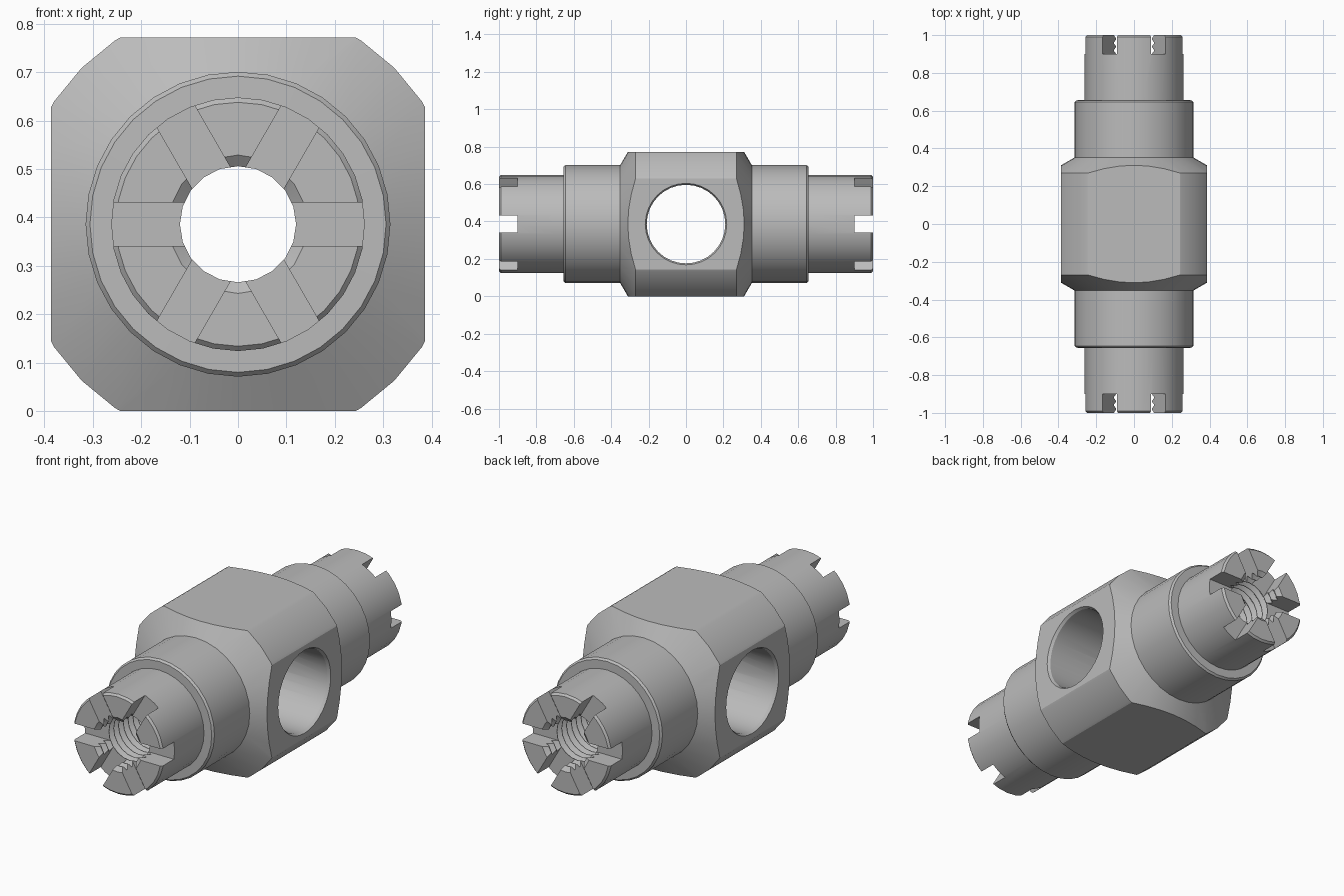
import bpy, bmesh, math
from mathutils import Matrix, Vector

if "Cube" in bpy.data.objects:
    bpy.data.objects.remove(bpy.data.objects["Cube"])

CZ = 0.386          # height of the main axis
HALF = 0.386        # half width of the square body

metal = bpy.data.materials.new("grey metal")
metal.diffuse_color = (0.5, 0.5, 0.5, 1)
metal.use_nodes = True
metal.node_tree.nodes["Principled BSDF"].inputs["Base Color"].default_value = metal.diffuse_color


def make_object(name, bm):
    bmesh.ops.recalc_face_normals(bm, faces=bm.faces)
    mesh = bpy.data.meshes.new(name)
    bm.to_mesh(mesh)
    bm.free()
    mesh.materials.append(metal)
    ob = bpy.data.objects.new(name, mesh)
    bpy.context.collection.objects.link(ob)
    ob.location.z = CZ
    return ob


def lathe(name, profile, seg, axis="Y"):
    """Solid of revolution from (position along axis, radius) pairs."""
    bm = bmesh.new()
    rings = []
    for p, r in profile:
        ring = []
        for i in range(seg):
            a = 2 * math.pi * i / seg
            u, v = r * math.cos(a), r * math.sin(a)
            ring.append(bm.verts.new((u, p, v) if axis == "Y" else (p, u, v)))
        rings.append(ring)
    for a, b in zip(rings, rings[1:]):
        for i in range(seg):
            j = (i + 1) % seg
            bm.faces.new((a[i], a[j], b[j], b[i]))
    bm.faces.new(rings[0])
    bm.faces.new(rings[-1])
    return make_object(name, bm)


def box(name, size, centre=(0, 0, 0), angle=0):
    bm = bmesh.new()
    bmesh.ops.create_cube(bm, size=1)
    bm.transform(Matrix.Rotation(angle, 4, "Y")
                 @ Matrix.Translation(Vector(centre))
                 @ Matrix.Diagonal((*size, 1)))
    return make_object(name, bm)


def cut(target, cutter, operation="DIFFERENCE"):
    mod = target.modifiers.new("cut", "BOOLEAN")
    mod.operation = operation
    mod.solver = "EXACT"
    mod.object = cutter
    bpy.context.view_layer.objects.active = target
    bpy.ops.object.modifier_apply(modifier=mod.name)
    bpy.data.objects.remove(cutter, do_unlink=True)


def mirrored(half):
    return [(-p, r) for p, r in reversed(half)] + half


# Turned body: chamfered block, collars and end sleeves
body = lathe("fitting_body", mirrored([
    (0.27, 0.457), (0.352, 0.315), (0.645, 0.315), (0.655, 0.306),
    (0.656, 0.262), (0.99, 0.262), (1.0, 0.252)]), 32)

# Four flats on the block
cut(body, box("flats", (2 * HALF, 2.2, 2 * HALF)), "INTERSECT")

# Threaded bore
pitch = 0.04
half = [(0.2, 0.12)]
for i in range(19):
    y = 0.22 + i * pitch
    half += [(y, 0.12), (y + 0.016, 0.143), (y + 0.022, 0.143), (y + 0.037, 0.12)]
half += [(0.982, 0.12), (1.0, 0.143), (1.05, 0.143)]
cut(body, lathe("bore", mirrored(half), 20))

# Cross hole with a small countersink on each flat
cut(body, lathe("cross_hole", mirrored([
    (0.372, 0.21), (HALF, 0.218), (0.42, 0.218)]), 32, "X"))

# Six radial slots in each end
for end in (-1, 1):
    for k in range(3):
        cut(body, box("slot", (0.7, 0.2, 0.09), (0, end * 1.0, 0), k * math.pi / 3))

# Shade round walls smoothly, keep machined edges sharp
bpy.ops.object.select_all(action="DESELECT")
body.select_set(True)
bpy.context.view_layer.objects.active = body
bpy.ops.object.shade_smooth_by_angle(angle=math.radians(25))
